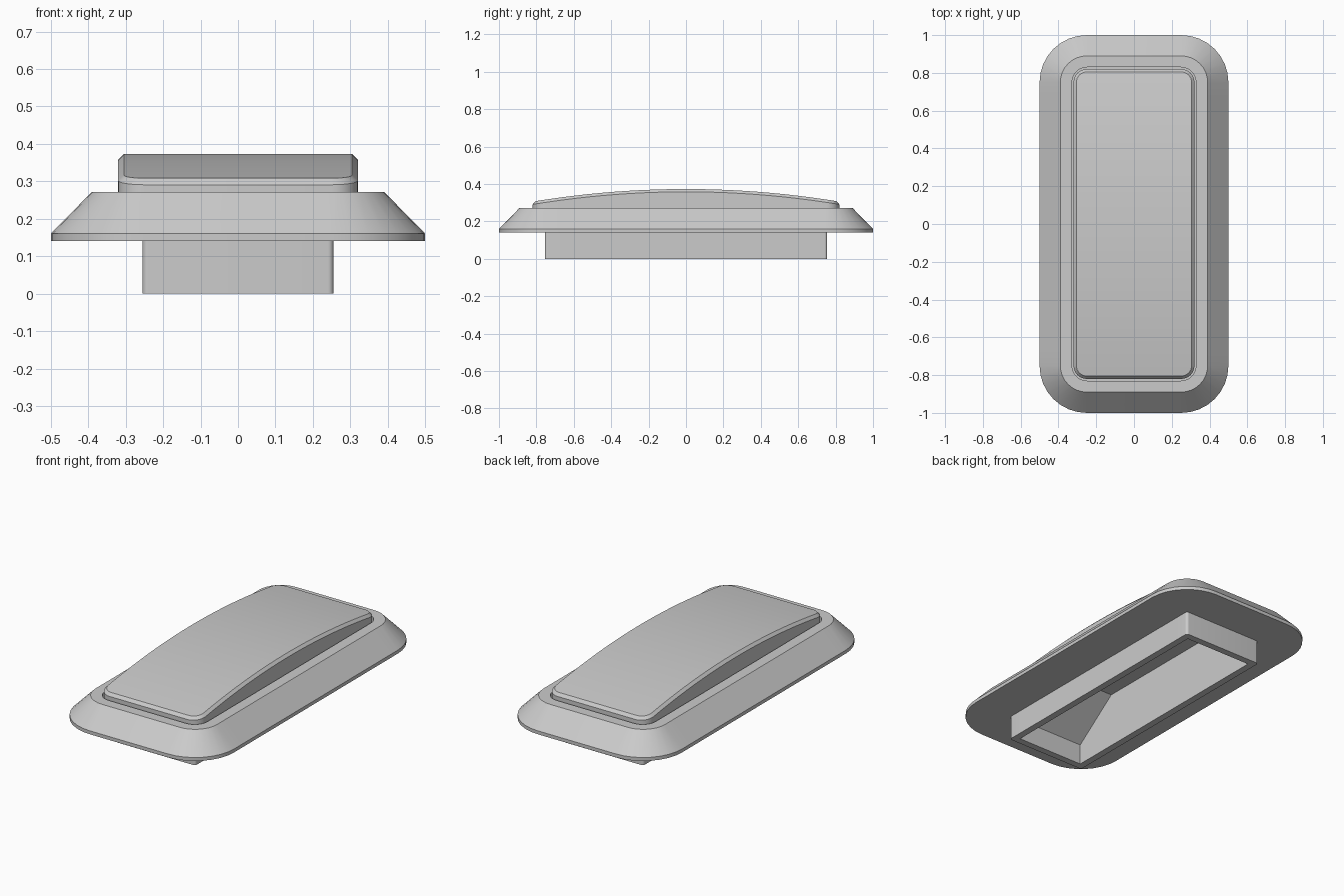
import bpy, bmesh, math

cube = bpy.data.objects.get("Cube")
if cube:
    bpy.data.objects.remove(cube, do_unlink=True)

grey = bpy.data.materials.new("light_grey")
grey.use_nodes = True
GREY = (0.6, 0.6, 0.6, 1)
grey.diffuse_color = GREY
grey.node_tree.nodes["Principled BSDF"].inputs["Base Color"].default_value = GREY


def half_outline(hx, hy, r, corner=8, straight=20):
    """Right half of a rounded rectangle, from its -y end to its +y end."""
    arc = [(hx - r + r * math.sin(a), -hy + r - r * math.cos(a))
           for a in (math.pi / 2 * i / corner for i in range(corner + 1))]
    span = hy - r
    side = [(hx, span * (2 * i / straight - 1)) for i in range(1, straight)]
    return arc + side + [(x, -y) for x, y in reversed(arc)]


def finish(bm, name):
    bmesh.ops.recalc_face_normals(bm, faces=bm.faces)
    mesh = bpy.data.meshes.new(name)
    bm.to_mesh(mesh)
    bm.free()
    mesh.materials.append(grey)
    obj = bpy.data.objects.new(name, mesh)
    bpy.context.collection.objects.link(obj)
    return obj


def loft(name, rings):
    """Solid through rounded rectangles (half x, half y, radius, z, crown)."""
    bm = bmesh.new()
    loops = []
    for hx, hy, r, z, crown in rings:
        half = half_outline(hx, hy, r)
        points = half + [(-x, y) for x, y in reversed(half)]
        loops.append([bm.verts.new((x, y, z - crown * y * y)) for x, y in points])
    n = len(loops[0])
    for low, high in zip(loops, loops[1:]):
        for i in range(n):
            j = (i + 1) % n
            bm.faces.new((low[i], low[j], high[j], high[i]))
    # caps are strips running across the width
    for cap in (loops[0], loops[-1]):
        for i in range(n // 2 - 1):
            bm.faces.new((cap[i], cap[i + 1], cap[n - 2 - i], cap[n - 1 - i]))
    return finish(bm, name)


# Main parts
mounting_base = loft("mounting_base", [
    (0.255, 0.755, 0.015, 0.0, 0), (0.255, 0.755, 0.015, 0.14, 0)])

bezel = loft("bezel", [
    (0.5, 1.0, 0.25, 0.14, 0), (0.5, 1.0, 0.25, 0.16, 0),
    (0.39, 0.89, 0.14, 0.272, 0), (0.328, 0.83, 0.08, 0.272, 0),
    (0.328, 0.83, 0.08, 0.23, 0)])

domed_cover = loft("domed_cover", [
    (0.32, 0.82, 0.07, 0.2, 0), (0.32, 0.82, 0.07, 0.358, 0.1),
    (0.305, 0.805, 0.055, 0.373, 0.1)])

# Pocket with ramped ends, cut up from below
profile = [(-0.715, -0.1), (-0.715, 0.12), (-0.45, 0.32),
           (0.45, 0.32), (0.715, 0.12), (0.715, -0.1)]
bm = bmesh.new()
end = bm.faces.new([bm.verts.new((-0.215, y, z)) for y, z in profile])
out = bmesh.ops.extrude_face_region(bm, geom=[end])
bmesh.ops.translate(bm, vec=(0.43, 0, 0),
                    verts=[v for v in out["geom"] if isinstance(v, bmesh.types.BMVert)])
pocket = finish(bm, "pocket_cutter")
pocket.hide_render = True

for part in (mounting_base, bezel, domed_cover):
    bpy.ops.object.select_all(action="DESELECT")
    part.select_set(True)
    bpy.context.view_layer.objects.active = part
    cut = part.modifiers.new("pocket", "BOOLEAN")
    cut.operation = "DIFFERENCE"
    cut.solver = "EXACT"
    cut.object = pocket
    bpy.ops.object.modifier_apply(modifier=cut.name)
    bpy.ops.object.shade_smooth_by_angle(angle=math.radians(25))

bpy.data.objects.remove(pocket, do_unlink=True)
